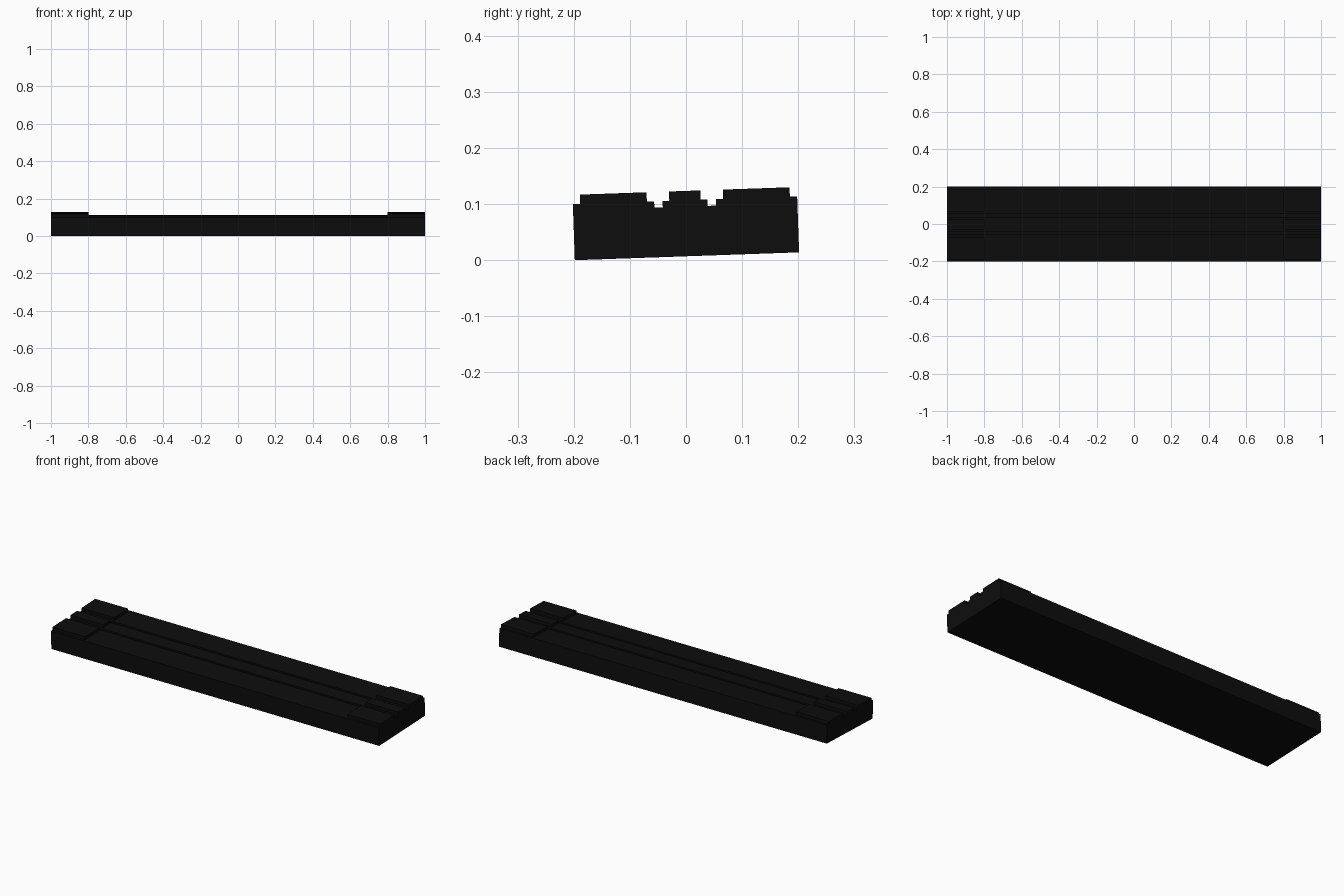
import bpy, bmesh, math
from mathutils import Matrix

cube = bpy.data.objects.get("Cube")
if cube:
    bpy.data.objects.remove(cube, do_unlink=True)

black = bpy.data.materials.new("near_black")
black.use_nodes = True
colour = (0.004, 0.004, 0.004, 1)
black.diffuse_color = colour
black.node_tree.nodes["Principled BSDF"].inputs["Base Color"].default_value = colour

# The whole bar leans slightly, with its front bottom edge on the ground
TILT = math.radians(2)
PLACE = Matrix.Translation((0, 0.0017, 0.2 * math.sin(TILT))) @ Matrix.Rotation(TILT, 4, 'X')
HEIGHT, GROOVE, STEP = 0.1, 0.0885, 0.0165


def extrude_profile(name, profile, x0, x1):
    """Sweep a closed (y, z) profile along x."""
    bm = bmesh.new()
    face = bm.faces.new([bm.verts.new((x0, y, z)) for y, z in profile])
    moved = bmesh.ops.extrude_face_region(bm, geom=[face], use_keep_orig=True)["geom"]
    bmesh.ops.translate(bm, vec=(x1 - x0, 0, 0),
                        verts=[g for g in moved if isinstance(g, bmesh.types.BMVert)])
    bmesh.ops.recalc_face_normals(bm, faces=bm.faces)
    mesh = bpy.data.meshes.new(name)
    bm.to_mesh(mesh)
    bm.free()
    mesh.materials.append(black)
    obj = bpy.data.objects.new(name, mesh)
    bpy.context.collection.objects.link(obj)
    obj.matrix_world = PLACE
    return obj


# Long base with two grooves along the top
half = [(0.2, 0), (0.2, HEIGHT), (0.055, HEIGHT), (0.055, GROOVE),
        (0.04, GROOVE), (0.04, HEIGHT)]
extrude_profile("grooved_base", half + [(-y, z) for y, z in reversed(half)], -1, 1)

# Three raised pads at each end
pads = {"front_pad": (-0.187, -0.068), "middle_pad": (-0.028, 0.028), "back_pad": (0.068, 0.187)}
for side, x0, x1 in (("right", -1, -0.8), ("left", 0.8, 1)):
    for part, (y0, y1) in pads.items():
        top = HEIGHT + STEP
        extrude_profile(f"{side}_{part}", [(y0, HEIGHT), (y1, HEIGHT), (y1, top), (y0, top)], x0, x1)
